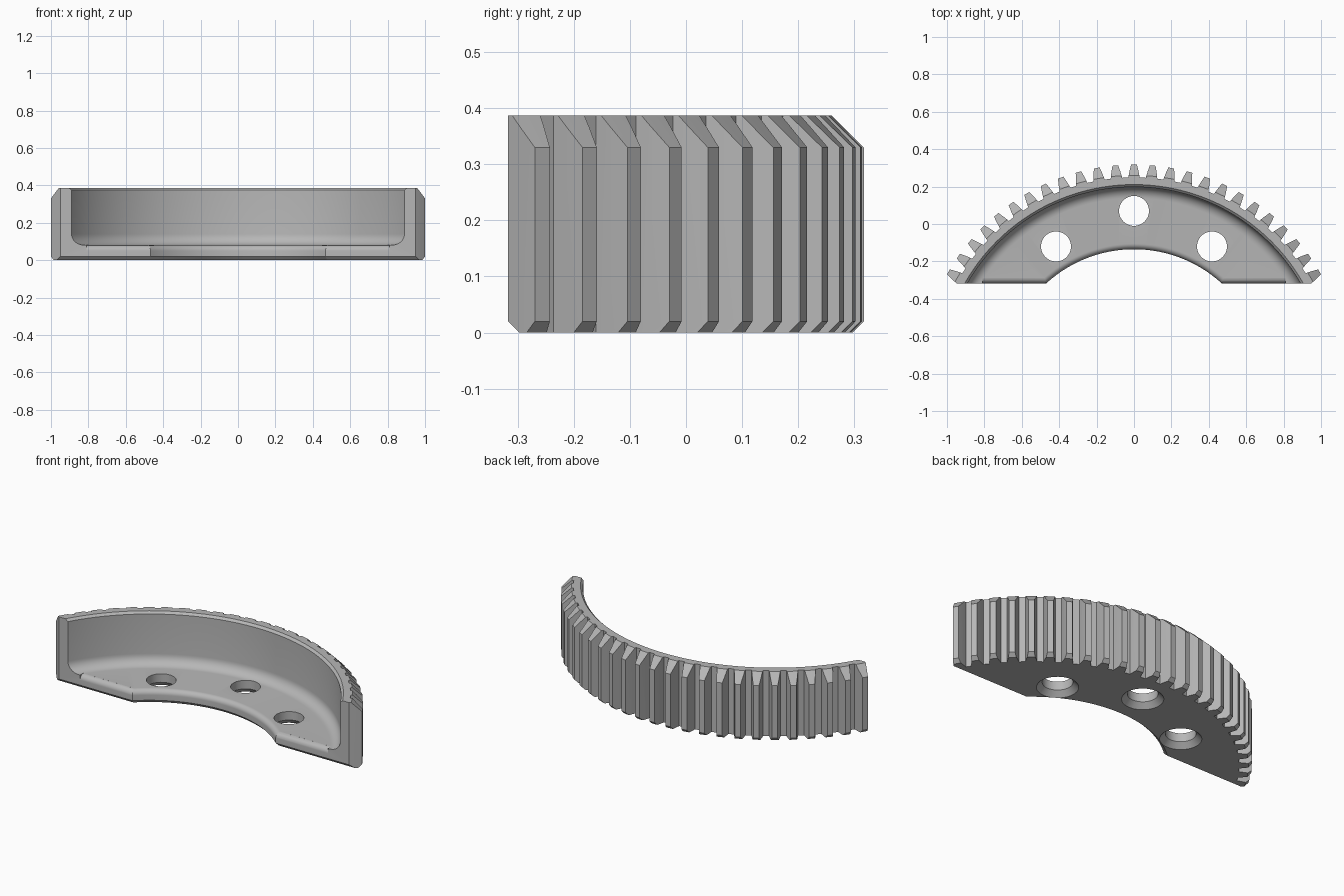
import bpy, bmesh, math
from math import sin, cos, radians
from mathutils import Vector

if "Cube" in bpy.data.objects:
    bpy.data.objects.remove(bpy.data.objects["Cube"])

CY = -0.829        # gear centre on y
FRONT = -0.317     # flat cut face
PITCH = 5          # degrees per tooth

steel = bpy.data.materials.new("grey_steel")
steel.use_nodes = True
steel.diffuse_color = (0.47, 0.47, 0.47, 1)
steel.node_tree.nodes["Principled BSDF"].inputs["Base Color"].default_value = steel.diffuse_color


def polar(r, deg):
    """Point in plan, angle measured from the back (+y)."""
    return r * sin(radians(deg)), CY + r * cos(radians(deg))


def arc(cx, cy, r, a0, a1, n=8):
    angles = [radians(a0 + (a1 - a0) * i / n) for i in range(n + 1)]
    return [(cx + r * cos(a), cy + r * sin(a)) for a in angles]


def loft(name, rings):
    """Closed solid through rings of equal point count, capped at both ends."""
    bm = bmesh.new()
    loops = [[bm.verts.new(p) for p in ring] for ring in rings]
    n = len(loops[0])
    for a, b in zip(loops, loops[1:]):
        for i in range(n):
            j = (i + 1) % n
            bm.faces.new((a[i], a[j], b[j], b[i]))
    bm.faces.new(loops[0])
    bm.faces.new(loops[-1])
    bmesh.ops.recalc_face_normals(bm, faces=bm.faces)
    mesh = bpy.data.meshes.new(name)
    bm.to_mesh(mesh)
    bm.free()
    mesh.materials.append(steel)
    obj = bpy.data.objects.new(name, mesh)
    bpy.context.collection.objects.link(obj)
    return obj


def prism_x(name, section, half):
    return loft(name, [[(x, y, z) for y, z in section] for x in (-half, half)])


def combine(target, tool, operation):
    tool.hide_render = True
    mod = target.modifiers.new(operation.lower(), "BOOLEAN")
    mod.operation, mod.object, mod.solver = operation, tool, "EXACT"
    bpy.ops.object.select_all(action="DESELECT")
    target.select_set(True)
    bpy.context.view_layer.objects.active = target
    bpy.ops.object.modifier_apply(modifier=mod.name)
    bpy.data.objects.remove(tool)


# Swept section: web floor, rounded inner lip, filleted rim, sloped tooth ends
section = [(0.714, 0), (0.694, 0.02)]
section += arc(0.724, 0.05, 0.03, 180, 90)
section += arc(0.967, 0.14, 0.06, -90, 0)
section += [(1.027, 0.374), (1.04, 0.387), (1.089, 0.387), (1.2, 0.276), (1.2, 0.074), (1.126, 0)]
gear = loft("gear_segment", [[(*polar(r, a * 1.25), z) for r, z in section]
                             for a in range(-60, 61)])

# Toothed outline
outline = []
flank = [(1.078, 0.031), (1.11, 0.0245), (1.146, 0.0155)]
for k in range(-13, 14):
    for side, points in ((-1, flank), (1, flank[::-1])):
        outline += [polar(r, k * PITCH + side * math.degrees(w / r)) for r, w in points]
outline += [(0.6, CY - 0.1), (-0.6, CY - 0.1)]
combine(gear, loft("tooth_outline", [[(x, y, z) for x, y in outline] for z in (-0.1, 0.5)]),
        "INTERSECT")

# Flat front with chamfered lower edge
front = [(FRONT + 0.12, -0.1), (FRONT, 0.02), (FRONT, 0.5), (0.5, 0.5), (0.5, -0.1)]
combine(gear, prism_x("front_trim", front, 1.3), "INTERSECT")

# Rounded front edge of the web floor
edge = [(-0.35, 0.05)] + arc(FRONT + 0.03, 0.05, 0.03, 180, 95) + [(-0.287, 0.09), (-0.35, 0.09)]
combine(gear, prism_x("edge_round", edge, 0.81), "DIFFERENCE")

# Three bolt holes, countersunk from below
for hx, hy in ((0, 0.07), (0.417, -0.12), (-0.417, -0.12)):
    rings = [[(x, y, z) for x, y in arc(hx, hy, r, 0, 352.5, 47)]
             for r, z in ((0.12, -0.01), (0.08, 0.03), (0.08, 0.2))]
    combine(gear, loft("bolt_hole", rings), "DIFFERENCE")

bpy.ops.object.select_all(action="DESELECT")
gear.select_set(True)
bpy.context.view_layer.objects.active = gear
bpy.ops.object.shade_smooth_by_angle(angle=radians(25))
